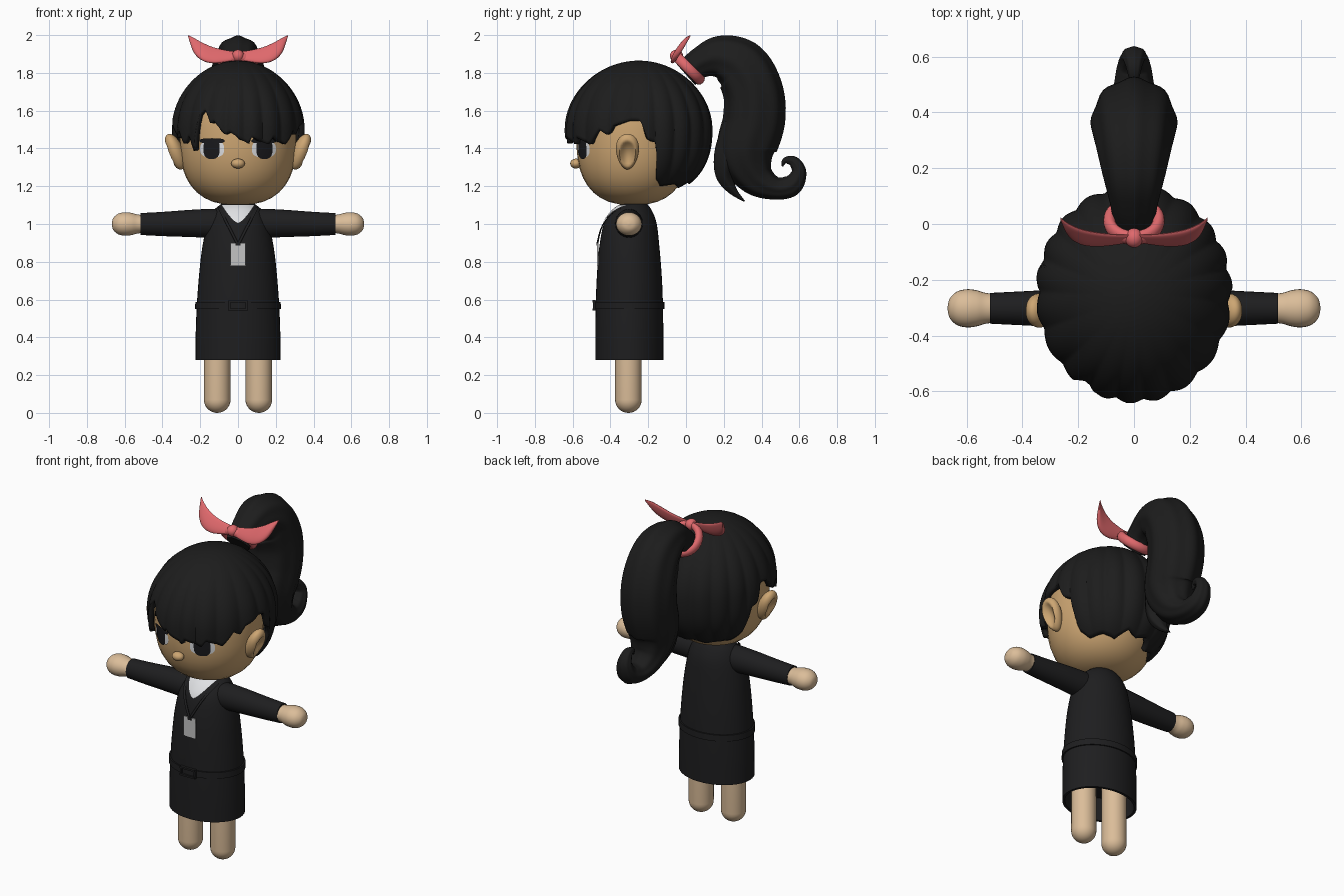
import bpy, bmesh, math
from mathutils import Vector as V, Matrix

if "Cube" in bpy.data.objects:
    bpy.data.objects.remove(bpy.data.objects["Cube"])

def material(name, r, g, b):
    m = bpy.data.materials.new(name)
    m.diffuse_color = (r, g, b, 1)
    m.use_nodes = True
    m.node_tree.nodes["Principled BSDF"].inputs["Base Color"].default_value = m.diffuse_color
    return m

FACE = material("face skin", .61, .38, .17)
SKIN = material("limb skin", .71, .51, .32)
HAIR = material("black hair", .012, .012, .012)
CLOTH = material("black cloth", .013, .013, .014)
BOW = material("coral ribbon", .74, .14, .15)
WHITE = material("white", .74, .75, .77)
GREY = material("badge grey", .55, .55, .55)
DARK = material("eye black", .01, .01, .012)

def finish(name, bm, mat, fix=True, angle=40):
    bmesh.ops.remove_doubles(bm, verts=bm.verts, dist=1e-5)
    if fix:
        bmesh.ops.recalc_face_normals(bm, faces=bm.faces)
    me = bpy.data.meshes.new(name)
    bm.to_mesh(me)
    bm.free()
    me.materials.append(mat)
    ob = bpy.data.objects.new(name, me)
    bpy.context.collection.objects.link(ob)
    bpy.ops.object.select_all(action='DESELECT')
    ob.select_set(True)
    bpy.context.view_layer.objects.active = ob
    bpy.ops.object.shade_smooth_by_angle(angle=math.radians(angle))
    return ob

def smooth(rows, sub=5):
    """Catmull-Rom resampling of rows of numbers"""
    out = []
    for i in range(len(rows) - 1):
        a, b, c, d = (rows[max(0, min(len(rows) - 1, i + k))] for k in (-1, 0, 1, 2))
        for s in range(sub):
            t = s / sub
            out.append([q + .5 * t * (r - p + t * (2*p - 5*q + 4*r - w + t * (3*(q - r) + w - p)))
                        for p, q, r, w in zip(a, b, c, d)])
    return out + [list(rows[-1])]

def lerp(table, t):
    for a, b in zip(table, table[1:]):
        if t <= b[0]:
            k = max(0, (t - a[0]) / (b[0] - a[0]))
            return [p + k * (q - p) for p, q in zip(a, b)]
    return table[-1]

def loft(name, rings, mat, n=28, lobes=0, amp=0):
    """Skin through ellipses given as (centre, half axis, half axis)"""
    bm = bmesh.new()
    loops = []
    for c, u, v in rings:
        ring = []
        for k in range(n):
            a = 2 * math.pi * k / n
            f = 1 + amp * math.cos(lobes * a)
            ring.append(bm.verts.new(V(c) + (V(u) * math.cos(a) + V(v) * math.sin(a)) * f))
        loops.append(ring)
    for p, q in zip(loops, loops[1:]):
        for k in range(n):
            bm.faces.new((p[k], p[(k+1) % n], q[(k+1) % n], q[k]))
    bm.faces.new(loops[0])
    bm.faces.new(loops[-1])
    return finish(name, bm, mat)

def patch(name, f, nu, nv, mat):
    """Surface f(u, v), u and v from 0 to 1"""
    bm = bmesh.new()
    g = [[bm.verts.new(f(i / nu, j / nv)) for j in range(nv + 1)] for i in range(nu + 1)]
    for i in range(nu):
        for j in range(nv):
            bm.faces.new((g[i][j], g[i+1][j], g[i+1][j+1], g[i][j+1]))
    return finish(name, bm, mat, fix=False)

def ball(name, loc, size, mat, rot=0, shape=None):
    bm = bmesh.new()
    bmesh.ops.create_uvsphere(bm, u_segments=32, v_segments=20, radius=1)
    for v in bm.verts:
        if shape:
            v.co = shape(v.co)
        v.co = V(loc) + Matrix.Rotation(rot, 3, 'Y') @ (v.co * V(size))
    return finish(name, bm, mat, angle=60)

def box(name, loc, size, mat):
    bm = bmesh.new()
    bmesh.ops.create_cube(bm, size=1)
    for v in bm.verts:
        v.co = V(loc) + v.co * V(size)
    return finish(name, bm, mat)

# Dress: rows of z, half width, half depth, centre y
DRESS = smooth([(.28, .225, .18, -.3), (.42, .224, .18, -.3), (.57, .218, .178, -.3), (.72, .207, .172, -.3),
                (.87, .19, .16, -.3), (1.0, .163, .14, -.295), (1.07, .13, .105, -.285), (1.105, .09, .07, -.275)])
def oval(z, w, d, y):
    return (0, y, z), (w, 0, 0), (0, d, 0)
loft("dress", [oval(.42, .2, .16, -.3), oval(.28, .21, .165, -.3)] + [oval(*r) for r in DRESS], CLOTH, 40)
loft("belt", [oval(z, w, w - .041, -.3) for z, w in ((.55, .215), (.55, .227), (.588, .226), (.588, .214))], CLOTH, 40)
for s in (-1, 1):
    box("buckle_side", (s * .046, -.484, .569), (.012, .016, .054), CLOTH)
    box("buckle_bar", (0, -.488, .569 + s * .022), (.1, .016, .011), CLOTH)

def on_dress(x, z, off):
    _, w, d, y = lerp(DRESS, z)
    return V((x, y - d * math.sqrt(max(0, 1 - (x / w) ** 2)) - off, z))

# Shirt opening, lanyard and badge
patch("shirt_front", lambda u, v: on_dress((2*u - 1) * .085 * v ** .7, 1.005 + .095 * v, .006), 12, 10, WHITE)
for s in (-1, 1):
    path = [on_dress(s * .1 * k / 14, .89 + .195 * k / 14, .012) for k in range(15)]
    loft("lanyard", [(p, (.008, 0, 0), (0, .005, .003)) for p in path], CLOTH, 8)
box("badge", (0, -.468, .84), (.08, .008, .12), GREY)
box("badge_clip", (0, -.468, .895), (.025, .012, .02), CLOTH)
loft("neck", [oval(z, .07, .06, -.28) for z in (1.04, 1.16)], FACE)

# Arms, hands, legs
for s in (-1, 1):
    arm = smooth([(.04, 1.0, .07), (.12, 1.003, .077), (.25, 1.003, .072), (.4, 1.0, .064), (.515, 1.0, .058)])
    loft("sleeve", [((s*x, -.302, z), (0, r * .95, 0), (0, 0, r)) for x, z, r in arm], CLOTH)
    hand = smooth([(.48, .045), (.53, .05), (.565, .059), (.6, .062), (.635, .054), (.66, .032), (.668, .004)])
    loft("hand", [((s*x, -.302, 1.0), (0, r * 1.1, 0), (0, 0, r)) for x, r in hand], SKIN)
    leg = [(.07 - .07 * math.cos(k * math.pi / 16), .07 * math.sin(k * math.pi / 16) + .0005) for k in range(9)]
    loft("leg", [((s*.11, -.305, z), (r, 0, 0), (0, r, 0)) for z, r in leg + [(.43, .07)]], SKIN)

# Head: boxy ellipsoid
HC, HR, HE = V((0, -.28, 1.45)), V((.31, .3, .35)), 2.5
def head_shape(p):
    k = (1 - min(1, abs(p.z)) ** HE) ** (1 / HE)
    h = math.hypot(p.x, p.y)
    return V((p.x / h * k, p.y / h * k, p.z)) if h > 1e-4 else p
ball("head", HC, HR, FACE, shape=head_shape)
ball("nose", (0, -.583, 1.32), (.036, .03, .026), FACE)

def on_head(x, z, off):
    k = (1 - abs((z - HC.z) / HR.z) ** HE) ** (1 / HE)
    return V((x, HC.y - HR.y * math.sqrt(k*k - (x / HR.x) ** 2) - off, z))

def disc(name, cx, cz, rx, rz, off, mat):
    def f(u, v):
        a = 2 * math.pi * u
        c, s = math.cos(a), math.sin(a)
        return on_head(cx + rx * v * abs(c) ** .75 * math.copysign(1, c),
                       cz + rz * v * abs(s) ** .75 * math.copysign(1, s), off)
    return patch(name, lambda u, v: f(u, 1 - v), 32, 5, mat)

def dish(p):
    if p.x > 0:
        p.x -= .9 * max(0, 1 - (p.y / .7) ** 2 - (p.z / .75) ** 2)
    p.y *= 1 + .2 * p.z
    return p
def dish_left(p):
    q = dish(V((-p.x, p.y, p.z)))
    return V((-q.x, q.y, q.z))

# Eyes and ears
for s in (-1, 1):
    disc("eye_white", s * .137, 1.397, .064, .045, .003, WHITE)
    disc("iris", s * .14, 1.398, .043, .054, .006, DARK)
    disc("upper_lash", s * .137, 1.44, .066, .014, .008, DARK)
    ball("ear", (s * .333, -.31, 1.383), (.045, .06, .1), FACE, s * .38, dish if s > 0 else dish_left)

# Hair cap: hem height by angle around the head, 0 = front, + = model's +x
SIDE = [(84, 1.55), (91, 1.55), (97, 1.45), (104, 1.43), (107, 1.24), (116, 1.2), (135, 1.21), (150, 1.19), (165, 1.23), (180, 1.21)]
FRINGE = [(-68, 1.45), (-63, 1.5), (-55, 1.42), (-50, 1.47), (-43, 1.38), (-36, 1.58), (-32, 1.61), (-25, 1.53),
          (-22, 1.55), (-11, 1.47), (-8, 1.49), (9, 1.425), (12, 1.46), (28, 1.42), (32, 1.46), (47, 1.42),
          (57, 1.5), (64, 1.47), (69, 1.52)]
HEM = [(-a, z) for a, z in reversed(SIDE)] + FRINGE + SIDE
def hair(u, v):
    deg = 180 - 360 * u
    a = math.radians(deg)
    hem = lerp(HEM, deg)[1]
    t = v * math.acos((hem - 1.5) / .365)
    c = math.cos(t)
    e = 2 if c > 0 else 2.4
    k = (1 - abs(c) ** e) ** (1 / e)
    wave = abs(math.cos(a * 9.5 + .5 * math.sin(3 * a) + .5 * math.sin(t)))
    f = k * (.985 + .04 * wave * min(1, k) ** 2)
    return V((.345 * f * math.sin(a), -.25 - .383 * f * math.cos(a), 1.5 + .365 * c))
cap = patch("hair_cap", hair, 240, 32, HAIR)
mod = cap.modifiers.new("thickness", 'SOLIDIFY')
mod.thickness, mod.offset = .03, -1

# Ponytail: rows of y, z, half depth, half width
def tail(name, rows, lobes, amp):
    pts = smooth(rows, 7)
    rings = []
    for i, (y, z, r, w) in enumerate(pts):
        p, q = pts[max(0, i - 1)], pts[min(len(pts) - 1, i + 1)]
        t = V((0, q[0] - p[0], q[1] - p[1])).normalized()
        rings.append(((0, y, z), (w, 0, 0), (0, -t.z * r, t.y * r)))
    loft(name, rings, HAIR, 48, lobes, amp)
tail("ponytail", [(0, 1.79, .07, .07), (.08, 1.855, .08, .085), (.18, 1.88, .115, .11), (.29, 1.83, .145, .135),
                  (.355, 1.7, .155, .15), (.36, 1.55, .16, .15), (.32, 1.38, .15, .135), (.37, 1.25, .1, .1),
                  (.47, 1.19, .06, .075), (.56, 1.205, .055, .06), (.598, 1.275, .038, .045), (.57, 1.33, .028, .03),
                  (.525, 1.335, .016, .018), (.51, 1.305, .004, .004)], 8, .03)
tail("ponytail_wisp", [(.28, 1.52, .09, .1), (.225, 1.36, .08, .09), (.205, 1.26, .05, .065), (.245, 1.18, .025, .035),
                       (.31, 1.12, .003, .004)], 6, .03)

# Ribbon: band round the ponytail, knot and two wings
bm = bmesh.new()
N, M = 40, 14
turn = Matrix.Rotation(math.radians(-45), 3, 'X')
grid = []
for i in range(N):
    a = 2 * math.pi * i / N
    grid.append([bm.verts.new(V((.01, .012, 1.825)) * V((0, 1, 1)) + turn @ V((
        (.088 + .022 * math.cos(b)) * math.cos(a), (.088 + .022 * math.cos(b)) * math.sin(a), .028 * math.sin(b))))
        for b in (2 * math.pi * j / M for j in range(M))])
for i in range(N):
    for j in range(M):
        bm.faces.new((grid[i][j], grid[(i+1) % N][j], grid[(i+1) % N][(j+1) % M], grid[i][(j+1) % M]))
finish("ribbon_band", bm, BOW)
ball("ribbon_knot", (0, -.05, 1.89), (.032, .035, .033), BOW)
wing = smooth([(0, -.05, 1.89, .02), (.06, -.055, 1.887, .03), (.13, -.055, 1.89, .042), (.19, -.045, 1.91, .047),
               (.235, -.02, 1.945, .038), (.264, .02, 1.995, .004)])
for s in (-1, 1):
    loft("ribbon_wing", [((s*x, y, z), (0, r * .5, r), (0, -.25 * r - .003, .1 * r)) for x, y, z, r in wing],
         BOW, 24, 3, .08)
